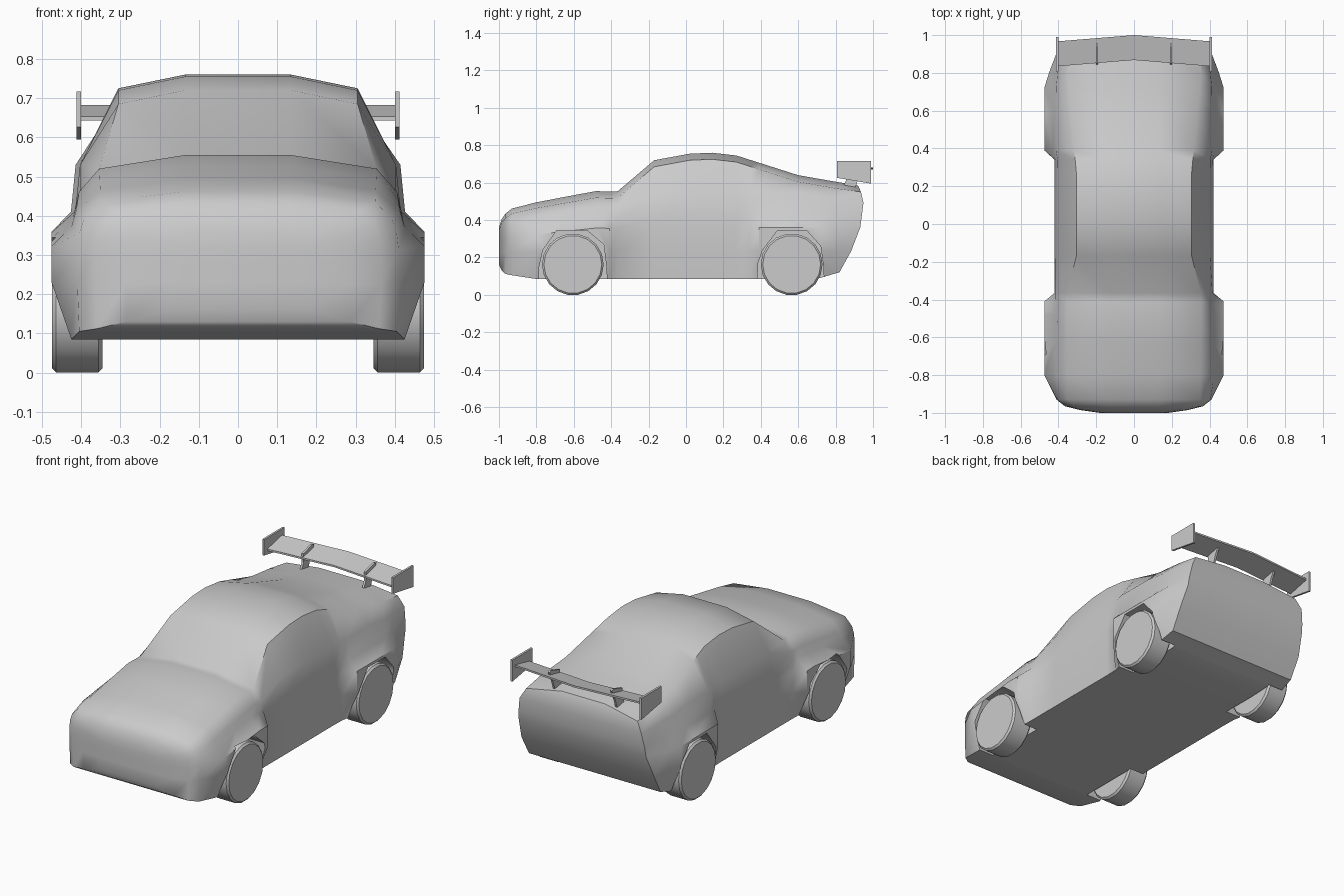
import bpy, bmesh, math

if "Cube" in bpy.data.objects:
    bpy.data.objects.remove(bpy.data.objects["Cube"])


def lerp(curve, t):
    """Piecewise-linear lookup in a list of (t, value)."""
    if t <= curve[0][0]:
        return curve[0][1]
    for (a, va), (b, vb) in zip(curve, curve[1:]):
        if t <= b:
            return va + (vb - va) * (t - a) / (b - a)
    return curve[-1][1]


def finish(name, bm):
    bmesh.ops.recalc_face_normals(bm, faces=bm.faces)
    me = bpy.data.meshes.new(name)
    bm.to_mesh(me)
    bm.free()
    ob = bpy.data.objects.new(name, me)
    bpy.context.collection.objects.link(ob)
    return ob


def activate(ob):
    bpy.ops.object.select_all(action='DESELECT')
    ob.select_set(True)
    bpy.context.view_layer.objects.active = ob


def smooth(ob, deg):
    activate(ob)
    bpy.ops.object.shade_smooth_by_angle(angle=math.radians(deg))


def prism(name, yz, x0, x1):
    """Side-view outline extruded across x."""
    bm = bmesh.new()
    a = [bm.verts.new((x0, y, z)) for y, z in yz]
    b = [bm.verts.new((x1, y, z)) for y, z in yz]
    bm.faces.new(a)
    bm.faces.new(b[::-1])
    n = len(yz)
    for i in range(n):
        j = (i + 1) % n
        bm.faces.new((a[i], b[i], b[j], a[j]))
    return finish(name, bm)


# Body shape curves along y
TOP = [(-1, .36), (-.985, .405), (-.965, .435), (-.93, .462), (-.78, .5), (-.48, .555),
       (-.37, .55), (-.17, .72), (.02, .755), (.14, .76), (.27, .745), (.6, .64), (.8, .605), (.92, .585)]
BOTTOM = [(-1, .16), (-.985, .13), (-.965, .112), (-.93, .105), (-.8, .085), (.7, .085), (.8, .115), (.82, .12)]
SIDE = [(-1, .18), (-.985, .285), (-.965, .36), (-.93, .405), (-.8, .425), (-.37, .415), (.33, .415),
        (.4, .428), (.72, .425), (.88, .408), (.95, .395)]
FLARE = [(-1, .18), (-.985, .285), (-.965, .365), (-.93, .41), (-.8, .475), (-.41, .475), (-.365, .42),
         (.34, .42), (.39, .475), (.72, .475), (.8, .45), (.9, .41), (.95, .395)]
ROOF = [(-1, .15), (-.985, .24), (-.965, .31), (-.93, .35), (-.37, .355), (-.17, .305), (.27, .305),
        (.6, .335), (.8, .355), (.95, .35)]
REAR = [(.12, .82), (.31, .925), (.5, .95), (.53, .945), (.585, .92)]
STATIONS = [-1, -.985, -.965, -.93, -.8, -.63, -.48, -.41, -.365, -.17, .02, .14, .27, .34, .39, .6, .72, .8, None]


def half_section(s):
    t = .92 if s is None else s
    top, bot = lerp(TOP, t), lerp(BOTTOM, t)
    h = top - bot
    edge = top - min(.035, .075 * h)
    rows = [(SIDE, bot), (FLARE, min(.235, top - .65 * h)), (FLARE, min(.36, top - .42 * h)),
            (SIDE, min(.41, top - .3 * h)), (SIDE, min(.53, top - .2 * h)), (ROOF, edge), (None, top)]
    pts = []
    for i, (curve, z) in enumerate(rows):
        y = lerp(REAR, z) if s is None else s
        x = min(.135, .6 * lerp(ROOF, y)) if curve is None else lerp(curve, y)
        if i == 4:
            x -= .012
        pts.append((x, y, z))
    return pts


# Body loft, each end closed by strips from side to side
bm = bmesh.new()
rings = []
for s in STATIONS:
    half = half_section(s)
    right = [bm.verts.new(p) for p in half]
    left = [bm.verts.new((-x, y, z)) for x, y, z in half]
    rings.append(right + left[::-1])
n = len(rings[0])
for a, b in zip(rings, rings[1:]):
    for i in range(n):
        j = (i + 1) % n
        bm.faces.new((a[i], a[j], b[j], b[i]))
for r in (rings[0], rings[-1]):
    for i in range(n // 2 - 1):
        bm.faces.new((r[i], r[i + 1], r[n - 2 - i], r[n - 1 - i]))
body = finish("car_body", bm)

# Wheel arches cut into the body
FRONT_ARCH = [(-.79, .0), (-.785, .15), (-.765, .24), (-.69, .345), (-.53, .345), (-.44, .27), (-.425, .15), (-.42, .0)]
REAR_ARCH = [(.38, .0), (.385, .17), (.41, .24), (.49, .345), (.645, .345), (.72, .26), (.735, .15), (.74, .0)]
for outline in (FRONT_ARCH, REAR_ARCH):
    for side in (-1, 1):
        cutter = prism("arch_cutter", outline, side * .33, side * .6)
        cutter.hide_render = True
        mod = body.modifiers.new("arch", 'BOOLEAN')
        mod.operation = 'DIFFERENCE'
        mod.solver = 'EXACT'
        mod.object = cutter
        activate(body)
        bpy.ops.object.modifier_apply(modifier=mod.name)
        bpy.data.objects.remove(cutter)
smooth(body, 42)

# Wheels
for end, y in (("front", -.605), ("rear", .565)):
    for side, tag in ((-1, "left"), (1, "right")):
        bpy.ops.mesh.primitive_cylinder_add(vertices=18, radius=.165, depth=.128,
                                            location=(side * .41, y, .163), rotation=(0, math.pi / 2, 0))
        wheel = bpy.context.object
        wheel.name = f"{end}_{tag}_wheel"
        bev = wheel.modifiers.new("edge", 'BEVEL')
        bev.width = .01
        bev.segments = 1
        bev.limit_method = 'ANGLE'
        bev.angle_limit = math.radians(50)
        bpy.ops.object.modifier_apply(modifier=bev.name)
        smooth(wheel, 35)

# Rear wing blade, bent to a shallow V in plan
bm = bmesh.new()
rows = []
for x, dy in ((-.405, 0), (0, .033), (.405, 0)):
    prof = ((.835, .643), (.967, .672), (.967, .682), (.835, .653))
    rows.append([bm.verts.new((x, y + dy, z)) for y, z in prof])
for a, b in zip(rows, rows[1:]):
    for i in range(4):
        j = (i + 1) % 4
        bm.faces.new((a[i], a[j], b[j], b[i]))
bm.faces.new(rows[0])
bm.faces.new(rows[-1])
finish("wing_blade", bm)

# Wing end plates and stands
PLATE = [(.807, .717), (.99, .717), (.99, .595), (.807, .626)]
STAND = [(.835, .57), (.90, .56), (.925, .63), (.955, .69), (.94, .695), (.86, .672), (.86, .62)]
for side, tag in ((-1, "left"), (1, "right")):
    prism(f"{tag}_wing_plate", PLATE, side * .4, side * .412)
    prism(f"{tag}_wing_stand", STAND, side * .19, side * .202)
